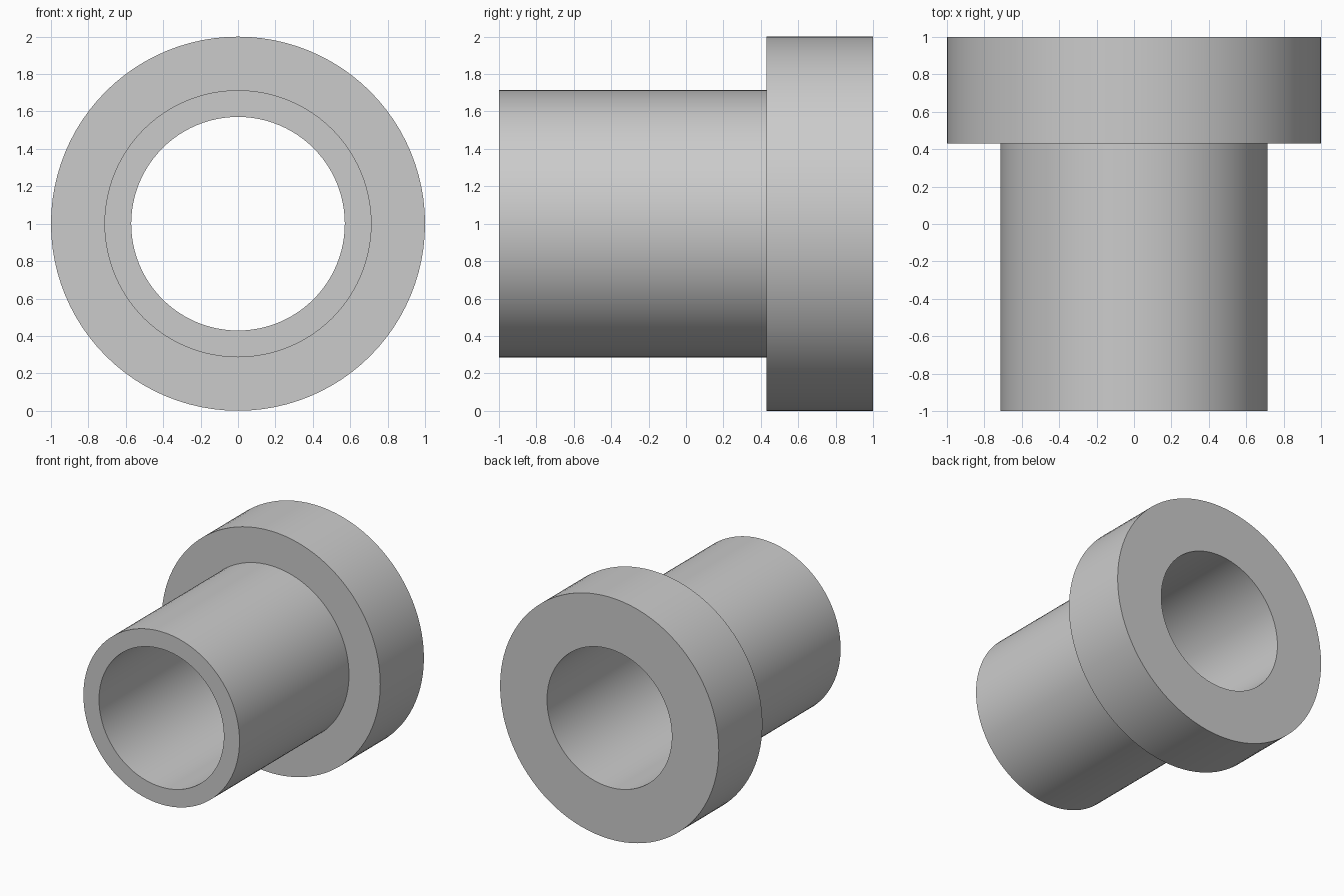
import bpy
import bmesh
from math import cos, sin, tau, radians

cube = bpy.data.objects.get("Cube")
if cube:
    bpy.data.objects.remove(cube, do_unlink=True)

# Bushing dimensions
SEGMENTS = 96
BORE, SLEEVE, FLANGE = 0.571, 0.714, 1.0
FRONT, SHOULDER, BACK = -1.0, 0.43, 1.0

grey = bpy.data.materials.new("light_grey")
grey.use_nodes = True
colour = (0.6, 0.6, 0.6, 1)
grey.diffuse_color = colour
grey.node_tree.nodes["Principled BSDF"].inputs["Base Color"].default_value = colour


def revolve(name, profile):
    """Turn a closed (radius, y) profile around the y axis at z = FLANGE."""
    bm = bmesh.new()
    rings = []
    for radius, y in profile:
        angles = [tau * i / SEGMENTS for i in range(SEGMENTS)]
        rings.append([bm.verts.new((radius * cos(a), y, FLANGE + radius * sin(a)))
                      for a in angles])
    for k, ring in enumerate(rings):
        following = rings[(k + 1) % len(rings)]
        for i in range(SEGMENTS):
            j = (i + 1) % SEGMENTS
            bm.faces.new((ring[i], ring[j], following[j], following[i]))
    bmesh.ops.recalc_face_normals(bm, faces=bm.faces)
    mesh = bpy.data.meshes.new(name)
    bm.to_mesh(mesh)
    bm.free()
    mesh.materials.append(grey)
    obj = bpy.data.objects.new(name, mesh)
    bpy.context.collection.objects.link(obj)
    return obj


# Sleeve and flange turned as one piece with a through bore
bushing = revolve("flanged_bushing", [
    (BORE, FRONT), (SLEEVE, FRONT), (SLEEVE, SHOULDER),
    (FLANGE, SHOULDER), (FLANGE, BACK), (BORE, BACK),
])

# Smooth the walls, keep the rims sharp
bpy.ops.object.select_all(action='DESELECT')
bpy.context.view_layer.objects.active = bushing
bushing.select_set(True)
bpy.ops.object.shade_smooth_by_angle(angle=radians(30))
